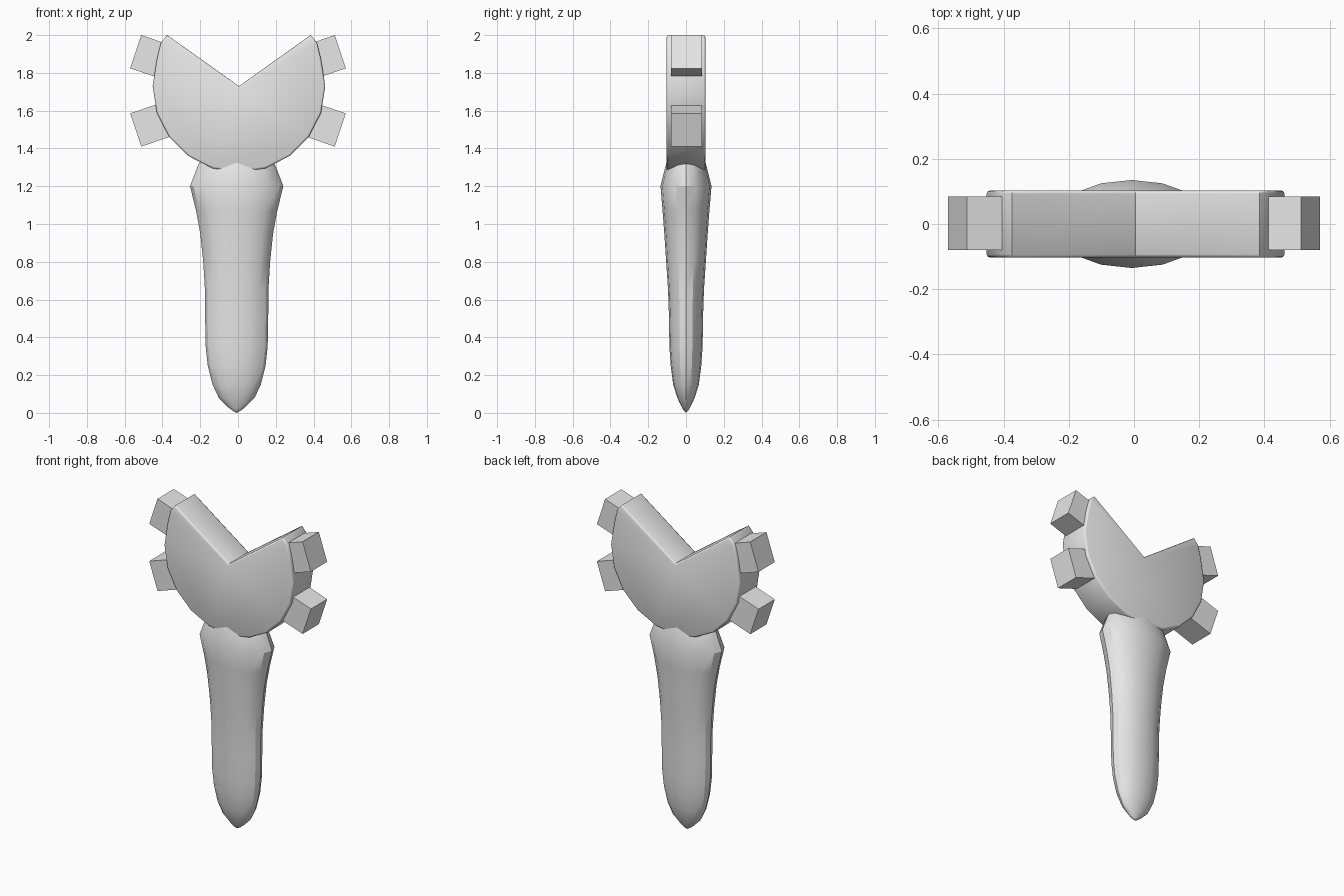
import bpy, bmesh
from math import sin, cos, pi, radians
from mathutils import Matrix, Vector

cube = bpy.data.objects.get("Cube")
if cube:
    bpy.data.objects.remove(cube, do_unlink=True)

grey = bpy.data.materials.new("light grey")
grey.use_nodes = True
colour = (0.8, 0.8, 0.8, 1)
grey.diffuse_color = colour
grey.node_tree.nodes["Principled BSDF"].inputs["Base Color"].default_value = colour


def finish(bm, name, angle=None):
    """Turn a bmesh into a named object, smooth-shaded below the given angle."""
    bmesh.ops.recalc_face_normals(bm, faces=bm.faces)
    mesh = bpy.data.meshes.new(name)
    bm.to_mesh(mesh)
    bm.free()
    mesh.materials.append(grey)
    obj = bpy.data.objects.new(name, mesh)
    bpy.context.collection.objects.link(obj)
    if angle:
        bpy.ops.object.select_all(action="DESELECT")
        obj.select_set(True)
        bpy.context.view_layer.objects.active = obj
        bpy.ops.object.shade_smooth_by_angle(angle=radians(angle))
    return obj


# Handle: oval rings lofted from the pointed foot to the collar
RINGS = [  # height, half width, half depth
    (0.012, 0.022, 0.012), (0.03, 0.045, 0.022), (0.08, 0.095, 0.046),
    (0.15, 0.128, 0.068), (0.25, 0.153, 0.081), (0.35, 0.164, 0.088),
    (0.50, 0.167, 0.09), (0.65, 0.168, 0.095), (0.80, 0.177, 0.105),
    (0.95, 0.193, 0.115), (1.07, 0.215, 0.124), (1.20, 0.247, 0.135),
    (1.30, 0.209, 0.110), (1.325, 0.197, 0.103)]
SIDES = 16
bm = bmesh.new()
rings = []
for z, a, b in RINGS:
    rings.append([bm.verts.new((a * cos(2 * pi * i / SIDES) - 0.007,
                                b * sin(2 * pi * i / SIDES), z))
                  for i in range(SIDES)])
for low, high in zip(rings, rings[1:]):
    for i in range(SIDES):
        j = (i + 1) % SIDES
        bm.faces.new((low[i], low[j], high[j], high[i]))
tip = bm.verts.new((-0.007, 0, 0))
for i in range(SIDES):
    bm.faces.new((tip, rings[0][(i + 1) % SIDES], rings[0][i]))
bm.faces.new(rings[-1])
finish(bm, "handle", 30)

# Head: thick disc with a V notch in the top and a softened rim
CENTRE_X, CENTRE_Z, RADIUS, HALF = 0.005, 1.73, 0.457, 0.103
right = [(0.38, 0.27), (0.413, 0.23)]
right += [(RADIUS * cos(radians(t)), RADIUS * sin(radians(t)))
          for t in range(18, -73, -18)]
outline = [(0, 0)] + right + [(0, -RADIUS)] + [(-x, z) for x, z in reversed(right)]
bm = bmesh.new()
front = [bm.verts.new((CENTRE_X + x, -HALF, CENTRE_Z + z)) for x, z in outline]
face = bm.faces.new(front)
extruded = bmesh.ops.extrude_face_region(bm, geom=[face], use_keep_orig=True)
back = [v for v in extruded["geom"] if isinstance(v, bmesh.types.BMVert)]
bmesh.ops.translate(bm, verts=back, vec=(0, 2 * HALF, 0))
rim = [e for e in bm.edges if abs(e.verts[0].co.y - e.verts[1].co.y) < 0.001]
bmesh.ops.bevel(bm, geom=rim, offset=0.01, segments=2, profile=0.5, affect="EDGES")
finish(bm, "notched_head", 50)

# Teeth: two tilted blocks on each side of the head
for side, label in ((1, "left"), (-1, "right")):
    for up, level in ((1, "upper"), (-1, "lower")):
        tilt = radians(18.5)
        bm = bmesh.new()
        bmesh.ops.create_cube(bm, size=1)
        bmesh.ops.scale(bm, vec=(0.2, 0.164, 0.185), verts=bm.verts)
        bmesh.ops.rotate(bm, verts=bm.verts, cent=(0, 0, 0),
                         matrix=Matrix.Rotation(-side * up * tilt, 3, "Y"))
        bmesh.ops.translate(bm, verts=bm.verts,
                            vec=Vector((side * 0.447, 0.002, 1.705 + up * 0.175)))
        finish(bm, f"{level}_{label}_tooth")
